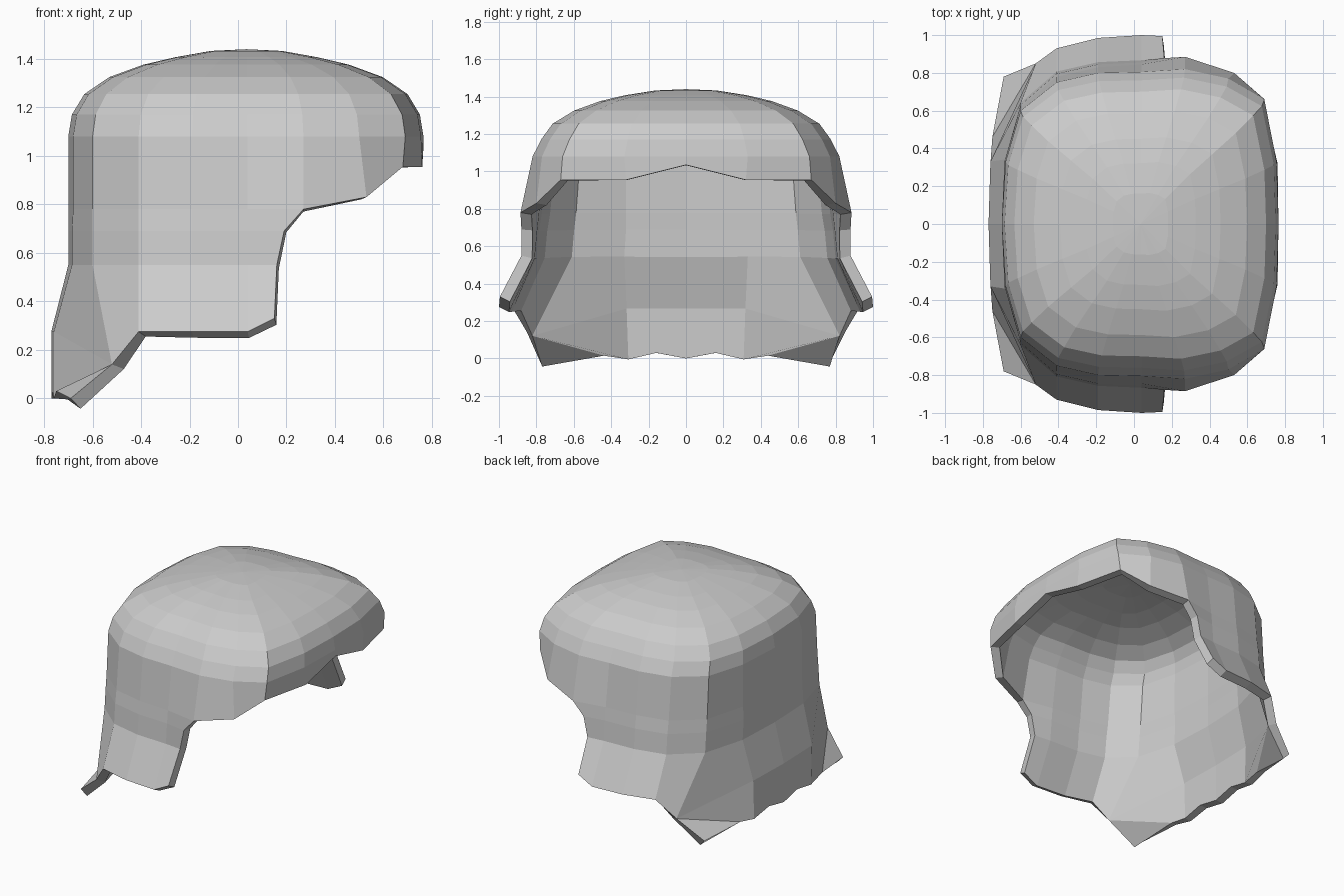
import bpy, bmesh

if "Cube" in bpy.data.objects:
    bpy.data.objects.remove(bpy.data.objects["Cube"], do_unlink=True)

CENTRE = 0.035

# One flat grey for the whole shell
grey = bpy.data.materials.new("light_grey")
grey.use_nodes = True
colour = (0.6, 0.6, 0.6, 1)
grey.diffuse_color = colour
grey.node_tree.nodes["Principled BSDF"].inputs["Base Color"].default_value = colour

bm = bmesh.new()


def ring(points, z):
    """Half ring of vertices at one height, from front or temple to back centre."""
    return [bm.verts.new((x, y, z)) for x, y in points]


def bridge(upper, lower):
    """Faces between two half rings, matched from the back."""
    n = min(len(upper), len(lower))
    u, l = upper[-n:], lower[-n:]
    for i in range(n - 1):
        bm.faces.new((u[i], l[i], l[i + 1], u[i + 1]))


def scaled(points, sx, sy):
    return [(CENTRE + (x - CENTRE) * sx, y * sy) for x, y in points]


# Crown: one head outline, scaled into a dome
outline = [(.765, 0), (.755, .33), (.69, .66), (.5, .77), (.27, .82), (.04, .805),
           (-.19, .8), (-.41, .75), (-.6, .6), (-.68, .33), (-.7, 0)]
dome = [(.2, .2, 1.433), (.4, .4, 1.407), (.58, .56, 1.376), (.77, .73, 1.325),
        (.91, .87, 1.255), (.98, .945, 1.17), (1, 1, 1.08)]
rows = [ring(scaled(outline, sx, sy), z) for sx, sy, z in dome]
top = bm.verts.new((CENTRE, 0, 1.44))
for a, b in zip(rows[0], rows[0][1:]):
    bm.faces.new((top, a, b))

# Brow edge in front, running into the sides
brow = ring([(.765, 0), (.76, .32), (.68, .67), (.53, .8), (.27, .885), (.04, .845),
             (-.19, .83), (-.41, .78), (-.6, .62), (-.68, .33), (-.7, 0)], .78)
for v, z in zip(brow, (1.035, .955, .955, .83)):
    v.co.z = z
rows.append(brow)

# Sides and back below the temple
cheek = [(.19, .88), (.04, .855), (-.19, .845), (-.41, .795), (-.6, .63), (-.685, .33), (-.7, 0)]
rows.append(ring(cheek, .69))
rows.append(ring([(.16, .88)] + [(x, y + .012) for x, y in cheek[1:-1]] + [(-.7, 0)], .55))

# Flared lower edge
flare = ring([(.15, .995), (.04, 1), (-.19, .985), (-.41, .93), (-.52, .85),
              (-.76, .33), (-.77, 0)], .275)
flare[0].co.z, flare[4].co.z = .33, .14
rows.append(flare)
for upper, lower in zip(rows, rows[1:]):
    bridge(upper, lower)

# Ragged neck edge with a pointed corner
tip, notch, point, dip, mid = [bm.verts.new(p) for p in (
    (-.69, .78, 0), (-.75, .46, .03), (-.76, .32, 0), (-.765, .16, .03), (-.77, 0, 0))]
corner, back, back_mid = flare[-3:]
bm.faces.new((corner, tip, notch))
bm.faces.new((corner, notch, point, back))
bm.faces.new((back, point, dip, mid, back_mid))

mesh = bpy.data.meshes.new("hair_shell")
bm.to_mesh(mesh)
bm.free()
mesh.materials.append(grey)
shell = bpy.data.objects.new("hair_shell", mesh)
bpy.context.collection.objects.link(shell)

# Mirror across the middle, then give the shell its thickness
mirror = shell.modifiers.new("mirror", 'MIRROR')
mirror.use_axis = (False, True, False)
mirror.use_clip = True
solid = shell.modifiers.new("thickness", 'SOLIDIFY')
solid.thickness = 0.06
solid.offset = -1
